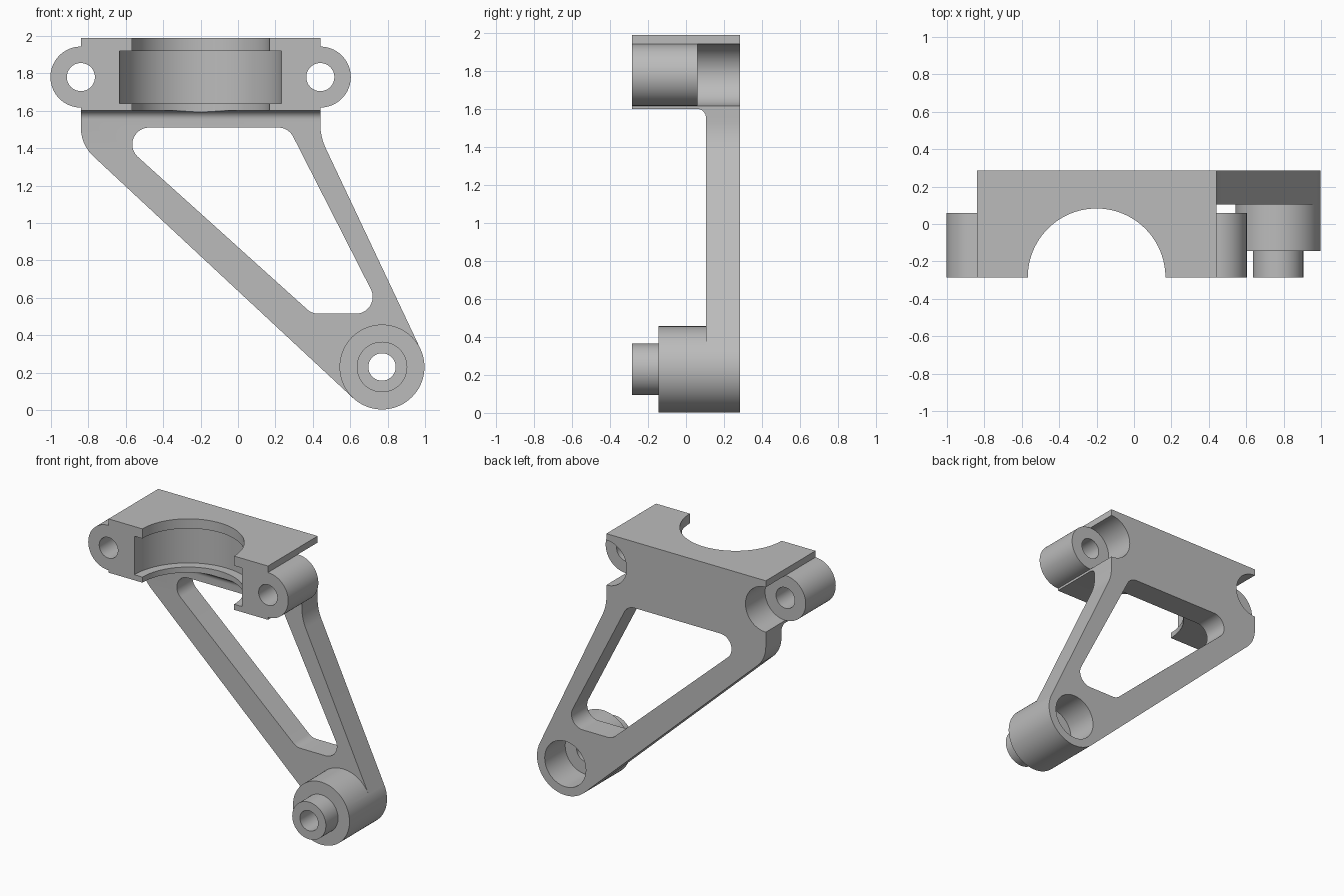
import bpy
import bmesh
from math import cos, sin, radians, degrees, atan2, acos, hypot
from mathutils import Vector

cube = bpy.data.objects.get("Cube")
if cube:
    bpy.data.objects.remove(cube, do_unlink=True)

FRONT, BACK = -0.285, 0.285
LEFT_X, RIGHT_X = 0.44, -0.84          # sides of the clamp head
HEAD_BOTTOM, HEAD_TOP = 1.60, 1.99
ARM_FRONT = 0.105
PIVOT, PIVOT_R = (0.77, 0.23), 0.227
EAR_Z, EAR_R, EAR_BACK = 1.78, 0.163, 0.06

metal = bpy.data.materials.new("grey metal")
metal.use_nodes = True
GREY = (0.5, 0.5, 0.5, 1)
metal.diffuse_color = GREY
metal.node_tree.nodes["Principled BSDF"].inputs["Base Color"].default_value = GREY


def prism(name, points, axis, start, end):
    """Extrude a flat outline along one axis."""
    place = {"x": lambda p, d: (d, p[0], p[1]),
             "y": lambda p, d: (p[0], d, p[1]),
             "z": lambda p, d: (p[0], p[1], d)}[axis]
    bm = bmesh.new()
    face = bm.faces.new([bm.verts.new(place(p, start)) for p in points])
    moved = bmesh.ops.extrude_face_region(bm, geom=[face])["geom"]
    shift = Vector(place((0, 0), end - start))
    bmesh.ops.translate(bm, vec=shift,
                        verts=[v for v in moved if isinstance(v, bmesh.types.BMVert)])
    bmesh.ops.recalc_face_normals(bm, faces=bm.faces)
    mesh = bpy.data.meshes.new(name)
    bm.to_mesh(mesh)
    bm.free()
    mesh.materials.append(metal)
    obj = bpy.data.objects.new(name, mesh)
    bpy.context.collection.objects.link(obj)
    return obj


def arc(centre, r, a, b, steps=16):
    angles = [radians(a + (b - a) * i / steps) for i in range(steps + 1)]
    return [(centre[0] + r * cos(t), centre[1] + r * sin(t)) for t in angles]


def cylinder(name, centre, r, axis, start, end, sides=72):
    return prism(name, arc(centre, r, 0, 360, sides)[:-1], axis, start, end)


def combine(target, other, operation):
    """Join or cut with another solid, then discard that solid."""
    mod = target.modifiers.new(operation, "BOOLEAN")
    mod.operation, mod.object, mod.solver = operation, other, "EXACT"
    bpy.context.view_layer.objects.active = target
    bpy.ops.object.modifier_apply(modifier=mod.name)
    bpy.data.objects.remove(other, do_unlink=True)


def normal_angle(p, q):
    """Direction pointing left of the line from p to q, in degrees."""
    return degrees(atan2(q[1] - p[1], q[0] - p[0])) + 90


def rounded_hull(centres, r):
    """Outline around equal circles listed anticlockwise."""
    points, n = [], len(centres)
    for i, c in enumerate(centres):
        a = normal_angle(centres[i - 1], c) - 180
        b = normal_angle(c, centres[(i + 1) % n]) - 180
        points += arc(c, r, a, a + (b - a) % 360)
    return points


# Clamp head, with a fillet running down into the arm
fillet = 0.045
profile = [(FRONT, HEAD_TOP), (FRONT, HEAD_BOTTOM)]
profile += arc((ARM_FRONT - fillet, HEAD_BOTTOM - fillet), fillet, 90, 0, 8)
profile += [(BACK, HEAD_BOTTOM - fillet), (BACK, HEAD_TOP)]
bracket = prism("bracket", profile, "x", RIGHT_X, LEFT_X)

# Arm: shoulder curve, two tangents to the pivot, and a soft inner bend
shoulder, shoulder_r = (RIGHT_X + 0.21, 1.51), 0.21
dx, dz = shoulder[0] - PIVOT[0], shoulder[1] - PIVOT[1]
lower = degrees(atan2(dz, dx) + acos((PIVOT_R - shoulder_r) / hypot(dx, dz)))
bend = Vector((LEFT_X, 1.461))
dx, dz = bend.x - PIVOT[0], bend.y - PIVOT[1]
upper = atan2(dz, dx) - acos(PIVOT_R / hypot(dx, dz))
tangent = Vector((PIVOT[0] + PIVOT_R * cos(upper), PIVOT[1] + PIVOT_R * sin(upper)))
bend_in = bend + Vector((0, 0.07))
bend_out = bend + (tangent - bend).normalized() * 0.07
outline = arc(shoulder, shoulder_r, 180, lower)
outline += arc(PIVOT, PIVOT_R, lower, lower, 1)[:1] + [PIVOT, tuple(tangent)]
for i in range(9):
    t = i / 8
    outline.append(tuple(bend_out * (1 - t) ** 2 + bend * 2 * t * (1 - t) + bend_in * t * t))
outline += [(LEFT_X, HEAD_BOTTOM - fillet), (RIGHT_X, HEAD_BOTTOM - fillet)]
combine(bracket, prism("arm", outline, "y", ARM_FRONT, BACK), "UNION")

# Rounded window through the arm
corners = [(-0.475, 1.42), (0.43, 0.605), (0.63, 0.605), (0.215, 1.42)]
combine(bracket, prism("arm_window", rounded_hull(corners, 0.09), "y", 0, 0.4), "DIFFERENCE")

# Half-round clamp seat with a wider groove
seat = (-0.2, FRONT)
combine(bracket, cylinder("seat", seat, 0.368, "z", 1.5, 2.1, 96), "DIFFERENCE")
combine(bracket, cylinder("groove", seat, 0.433, "z", 1.64, 1.92, 96), "DIFFERENCE")

# Bolt ears, with clearance behind and a hole through each
for x in (RIGHT_X, LEFT_X):
    centre = (x, EAR_Z)
    combine(bracket, cylinder("clearance", centre, EAR_R, "y", EAR_BACK, 0.4), "DIFFERENCE")
    combine(bracket, cylinder("ear", centre, EAR_R, "y", FRONT, EAR_BACK), "UNION")
    combine(bracket, cylinder("ear_hole", centre, 0.075, "y", -0.4, 0.4), "DIFFERENCE")

# Pivot boss, spigot, counterbore and hole
combine(bracket, cylinder("boss", PIVOT, PIVOT_R, "y", -0.145, BACK), "UNION")
combine(bracket, cylinder("spigot", PIVOT, 0.135, "y", FRONT, -0.1), "UNION")
combine(bracket, cylinder("counterbore", PIVOT, 0.165, "y", 0.05, 0.4), "DIFFERENCE")
combine(bracket, cylinder("pivot_hole", PIVOT, 0.073, "y", -0.4, 0.4), "DIFFERENCE")

# Smooth the round surfaces and keep the machined edges sharp
bpy.ops.object.select_all(action="DESELECT")
bracket.select_set(True)
bpy.context.view_layer.objects.active = bracket
bpy.ops.object.shade_smooth_by_angle(angle=radians(25))
